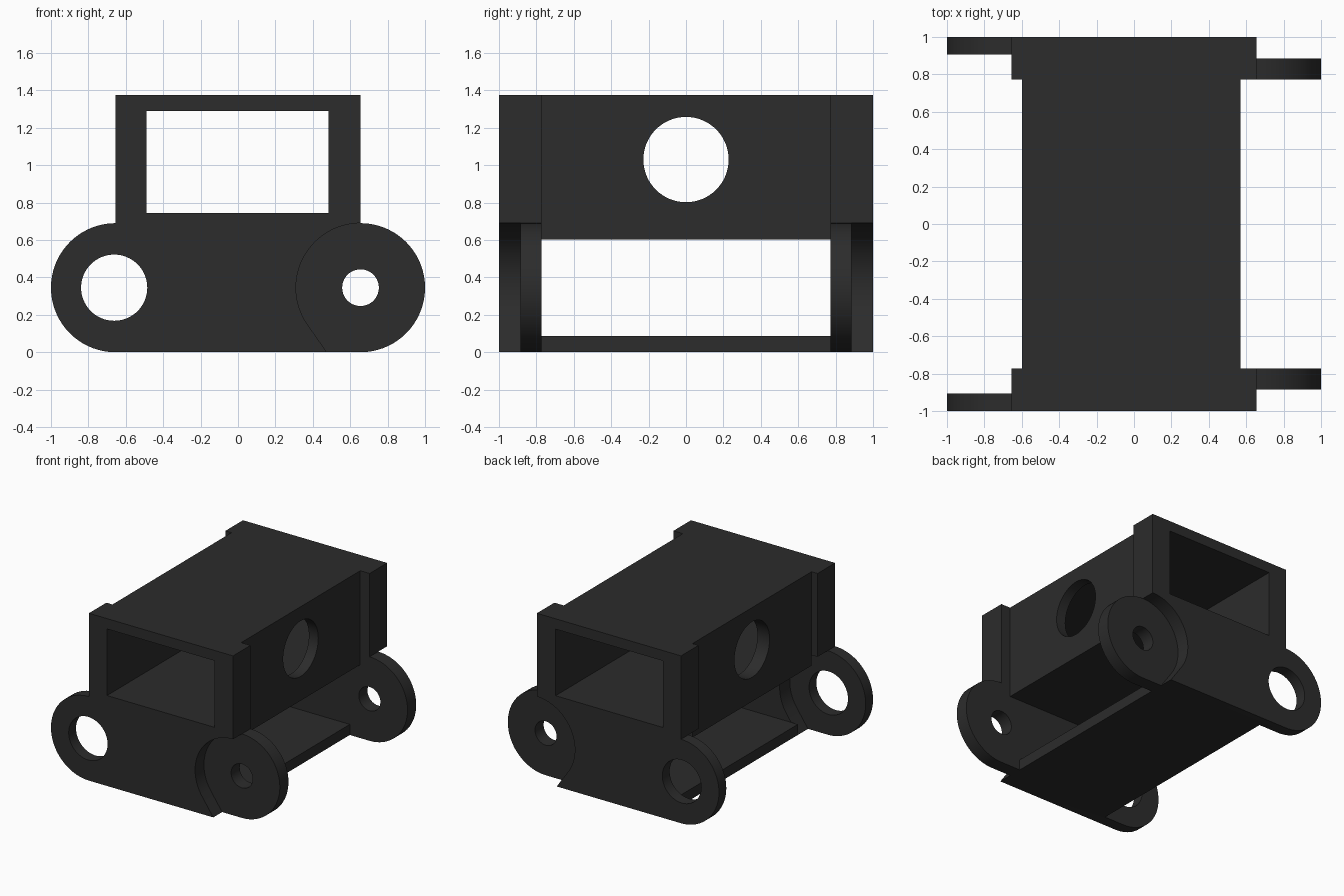
import bpy, bmesh
from math import cos, sin, radians

if "Cube" in bpy.data.objects:
    bpy.data.objects.remove(bpy.data.objects["Cube"])

LUG_X, LUG_Z, LUG_R = 0.655, 0.345, 0.345
END, INNER, TOP = 1.0, 0.773, 1.375

mat = bpy.data.materials.new("dark_plastic")
mat.diffuse_color = (0.025, 0.025, 0.025, 1)
mat.use_nodes = True
mat.node_tree.nodes["Principled BSDF"].inputs["Base Color"].default_value = mat.diffuse_color


def arc(cx, cz, r, a0, a1, n):
    return [(cx + r * cos(radians(a0 + (a1 - a0) * i / n)),
             cz + r * sin(radians(a0 + (a1 - a0) * i / n))) for i in range(n + 1)]


def circle(cx, cz, r, n=64):
    return arc(cx, cz, r, 0, 360, n)[:-1]


def rect(x0, x1, z0, z1):
    return [(x0, z0), (x1, z0), (x1, z1), (x0, z1)]


def prism(name, profile, d0, d1, axis="y"):
    """Extrude a 2D profile along y (points are x,z) or along x (points are y,z)."""
    def place(p, d):
        return (p[0], d, p[1]) if axis == "y" else (d, p[0], p[1])
    bm = bmesh.new()
    a = [bm.verts.new(place(p, d0)) for p in profile]
    b = [bm.verts.new(place(p, d1)) for p in profile]
    bm.faces.new(a)
    bm.faces.new(b)
    n = len(a)
    for i in range(n):
        j = (i + 1) % n
        bm.faces.new((a[i], a[j], b[j], b[i]))
    bmesh.ops.recalc_face_normals(bm, faces=bm.faces)
    me = bpy.data.meshes.new(name)
    bm.to_mesh(me)
    bm.free()
    ob = bpy.data.objects.new(name, me)
    bpy.context.collection.objects.link(ob)
    return ob


def cut(ob, *cutters):
    """Subtract the cutters, then remove them."""
    bpy.context.view_layer.objects.active = ob
    for c in cutters:
        m = ob.modifiers.new("cut", "BOOLEAN")
        m.operation, m.solver, m.object = "DIFFERENCE", "EXACT", c
        bpy.ops.object.modifier_apply(modifier=m.name)
        bpy.data.objects.remove(c)


def finish(ob):
    ob.data.materials.clear()
    ob.data.materials.append(mat)
    bpy.ops.object.select_all(action="DESELECT")
    ob.select_set(True)
    bpy.context.view_layer.objects.active = ob
    bpy.ops.object.shade_smooth_by_angle(angle=radians(30))


# End bracket outline: two round lugs below an upright window frame
outline = (arc(LUG_X, LUG_Z, LUG_R, -90, 90, 36) + [(LUG_X, TOP), (-LUG_X, TOP)]
           + arc(-LUG_X, LUG_Z, LUG_R, 90, 270, 36))

# Hinge clearance: concave arc with a tangent run-out at the bottom
clearance = (arc(LUG_X, LUG_Z, LUG_R, 90, 215, 40)
             + [(0.545, -0.1), (1.1, -0.1), (1.1, LUG_Z + LUG_R)])
clearance_left = [(-x, z) for x, z in clearance]

# Front and back brackets mirror each other in y
for name, s in (("front_bracket", -1), ("back_bracket", 1)):
    bracket = prism(name, outline, s * INNER, s * END)
    cut(bracket,
        prism("window", rect(-0.49, 0.485, 0.743, 1.29), s * 0.5, s * 1.2),
        prism("large_hole", circle(-LUG_X - 0.007, LUG_Z, 0.177), s * 0.5, s * 1.2),
        prism("small_hole", circle(LUG_X, LUG_Z, 0.098), s * 0.5, s * 1.2),
        prism("outer_clearance", clearance, s * 0.885, s * 1.2),
        prism("inner_clearance", clearance_left, s * 0.5, s * 0.905))
    finish(bracket)

# Square tube housing with a round hole through both side walls
housing = prism("housing", rect(-0.6, 0.57, 0.603, TOP), -INNER, INNER)
cut(housing,
    prism("tube", rect(-0.49, 0.485, 0.743, 1.29), -1.2, 1.2),
    prism("side_hole", circle(0, 1.03, 0.228), -1, 1, "x"))
finish(housing)

# Thin floor plate joining the brackets
finish(prism("base_plate", rect(-0.475, 0.475, 0, 0.087), -INNER, INNER))
